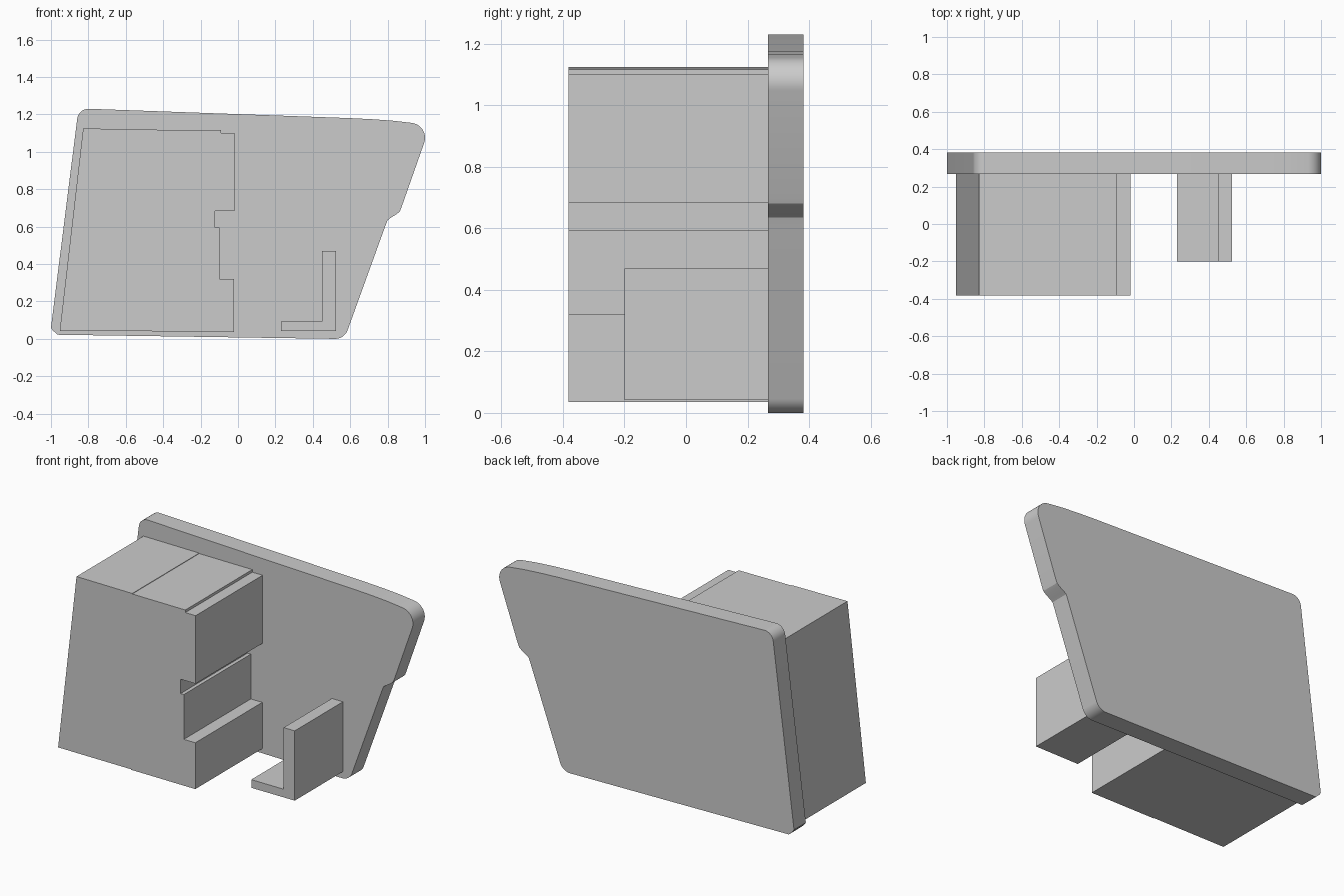
import bpy, bmesh
from math import cos, sin, radians

if "Cube" in bpy.data.objects:
    bpy.data.objects.remove(bpy.data.objects["Cube"])


def arc(cx, cz, r, start, end, steps=10):
    """Points of a rounded corner, angles in degrees."""
    angles = [radians(start + (end - start) * i / steps) for i in range(steps + 1)]
    return [(cx + r * cos(a), cz + r * sin(a)) for a in angles]


def extrude_profile(name, profile, y_front, y_back, smooth=False):
    """Solid from an x/z outline, extruded along y."""
    bm = bmesh.new()
    face = bm.faces.new([bm.verts.new((x, y_front, z)) for x, z in profile])
    result = bmesh.ops.extrude_face_region(bm, geom=[face], use_keep_orig=True)
    moved = [g for g in result["geom"] if isinstance(g, bmesh.types.BMVert)]
    bmesh.ops.translate(bm, verts=moved, vec=(0, y_back - y_front, 0))
    bmesh.ops.recalc_face_normals(bm, faces=bm.faces)
    mesh = bpy.data.meshes.new(name)
    bm.to_mesh(mesh)
    bm.free()
    obj = bpy.data.objects.new(name, mesh)
    bpy.context.collection.objects.link(obj)
    if smooth:
        bpy.ops.object.select_all(action='DESELECT')
        obj.select_set(True)
        bpy.context.view_layer.objects.active = obj
        bpy.ops.object.shade_smooth_by_angle(angle=radians(25))
    return obj


FRONT, PLATE_FRONT, PLATE_BACK = -0.382, 0.267, 0.382

# Slanted back plate with rounded corners and a step on the right edge
plate = [(-1.0, 0.06), (-0.99, 0.045), (-0.965, 0.022)]
plate += arc(0.52, 0.07, 0.07, -90, -20)
plate += [(0.79, 0.61), (0.80, 0.635), (0.815, 0.646),
          (0.85, 0.668), (0.865, 0.681), (0.873, 0.70)]
plate += arc(0.92, 1.075, 0.08, -20, 82)
plate += [(0.83, 1.166), (0.72, 1.174), (0.60, 1.18)]
plate += arc(-0.80, 1.17, 0.06, 87, 173)
extrude_profile("back_plate", plate, PLATE_FRONT, PLATE_BACK, smooth=True)

# Large block with notched right side
block = [(-0.953, 0.043), (-0.46, 0.041), (-0.46, 0.038), (-0.022, 0.036),
         (-0.022, 0.32), (-0.10, 0.32), (-0.10, 0.595), (-0.122, 0.595),
         (-0.122, 0.683), (-0.02, 0.683), (-0.02, 1.10), (-0.09, 1.10),
         (-0.09, 1.116), (-0.45, 1.118), (-0.45, 1.121), (-0.828, 1.124)]
extrude_profile("main_block", block, FRONT, PLATE_FRONT)

# Small L-shaped bracket
bracket = [(0.23, 0.042), (0.525, 0.042), (0.525, 0.47),
           (0.45, 0.47), (0.45, 0.092), (0.23, 0.092)]
extrude_profile("corner_bracket", bracket, -0.2, PLATE_FRONT)
